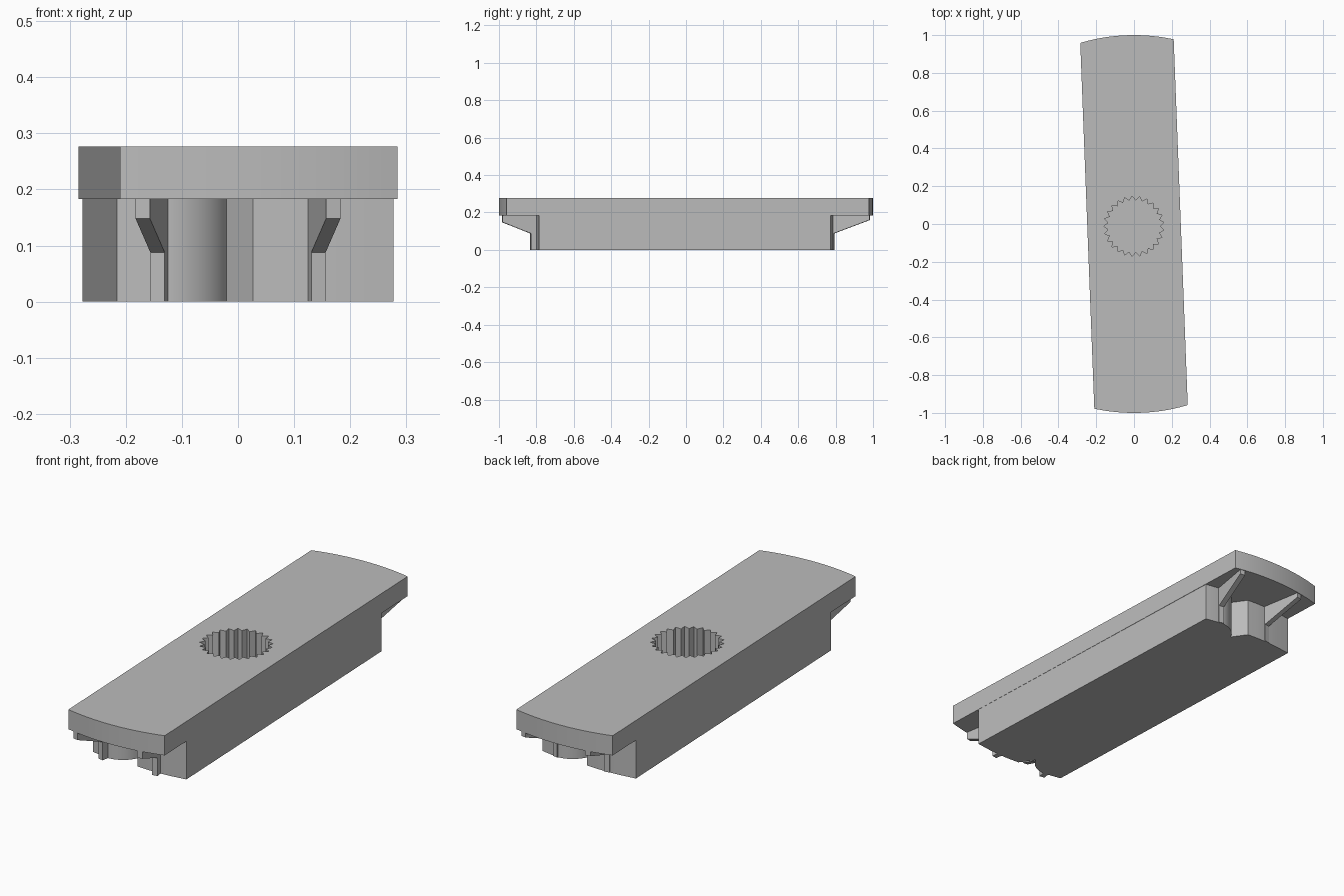
import bpy, bmesh, math
from mathutils import Matrix

cube = bpy.data.objects.get("Cube")
if cube:
    bpy.data.objects.remove(cube, do_unlink=True)

grey = bpy.data.materials.new("plain_grey")
grey.use_nodes = True
COLOUR = (0.5, 0.5, 0.5, 1)
grey.diffuse_color = COLOUR
grey.node_tree.nodes["Principled BSDF"].inputs["Base Color"].default_value = COLOUR

TILT = math.radians(2.2)
PLATE_BOTTOM, TOP = 0.183, 0.277


def prism(name, outline, z0, z1, matrix=Matrix()):
    """Extrude a flat outline from z0 to z1, then place it."""
    bm = bmesh.new()
    base = bm.faces.new([bm.verts.new((x, y, z0)) for x, y in outline])
    ext = bmesh.ops.extrude_face_region(bm, geom=[base])
    top = [v for v in ext["geom"] if isinstance(v, bmesh.types.BMVert)]
    bmesh.ops.translate(bm, verts=top, vec=(0, 0, z1 - z0))
    bm.transform(matrix)
    bmesh.ops.recalc_face_normals(bm, faces=bm.faces)
    mesh = bpy.data.meshes.new(name)
    bm.to_mesh(mesh)
    bm.free()
    mesh.materials.append(grey)
    obj = bpy.data.objects.new(name, mesh)
    bpy.context.collection.objects.link(obj)
    return obj


def smooth(obj):
    bpy.ops.object.select_all(action="DESELECT")
    obj.select_set(True)
    bpy.context.view_layer.objects.active = obj
    bpy.ops.object.shade_smooth_by_angle(angle=math.radians(15))


# Top plate: straight sides, ends rounded about the centre
half_angle = math.asin(0.2475)
end = [(math.sin(a), -math.cos(a))
       for a in (half_angle * (i / 12 - 1) for i in range(25))]
plate = prism("top_plate", end + [(-x, -y) for x, y in end],
              PLATE_BOTTOM, TOP, Matrix.Rotation(TILT, 4, "Z"))

# Lower body: each end has a rounded lobe falling into a hooked notch
lobe = [(-0.13 + 0.12 * math.sin(a), -0.68 - 0.12 * math.cos(a))
        for a in (math.radians(66) * i / 10 for i in range(11))]
front = [(-0.216, -0.785)] + lobe
front += [(0.027, -0.797), (0.08, -0.8), (0.13, -0.8), (0.2, -0.795), (0.277, -0.785)]
body = prism("lower_body", front + [(-x, -0.985 * y) for x, y in front],
             0, PLATE_BOTTOM + 0.002)

# Splined socket sunk into the top
TEETH = 25
star = []
for i in range(TEETH * 2):
    a = math.pi * i / TEETH
    r = 0.16 if i % 2 else 0.137
    star.append((r * math.cos(a), r * math.sin(a) - 0.012))
cutter = prism("socket_cutter", star, 0.05, 0.4)
cutter.hide_render = True
cutter.hide_set(True)

for part in (plate, body):
    smooth(part)
    cut = part.modifiers.new("socket", "BOOLEAN")
    cut.operation = "DIFFERENCE"
    cut.solver = "EXACT"
    cut.object = cutter

# Radial gussets under the overhanging ends
UPRIGHT = Matrix.Rotation(math.pi / 2, 4, "X")
for label, turn, foot, tip in (("front", -90, 0.843, 0.148), ("back", 90, 0.803, 0.16)):
    profile = [(0.77, 0.0005), (foot, 0.0005), (foot, 0.088),
               (0.997, tip), (0.997, 0.185), (0.77, 0.185)]
    for side in (-1, 1):
        angle = math.radians(turn + side * 9.8)
        facing = "left" if side * turn < 0 else "right"
        prism(f"{label}_{facing}_gusset", profile, -0.013, 0.013,
              Matrix.Rotation(angle, 4, "Z") @ UPRIGHT)
